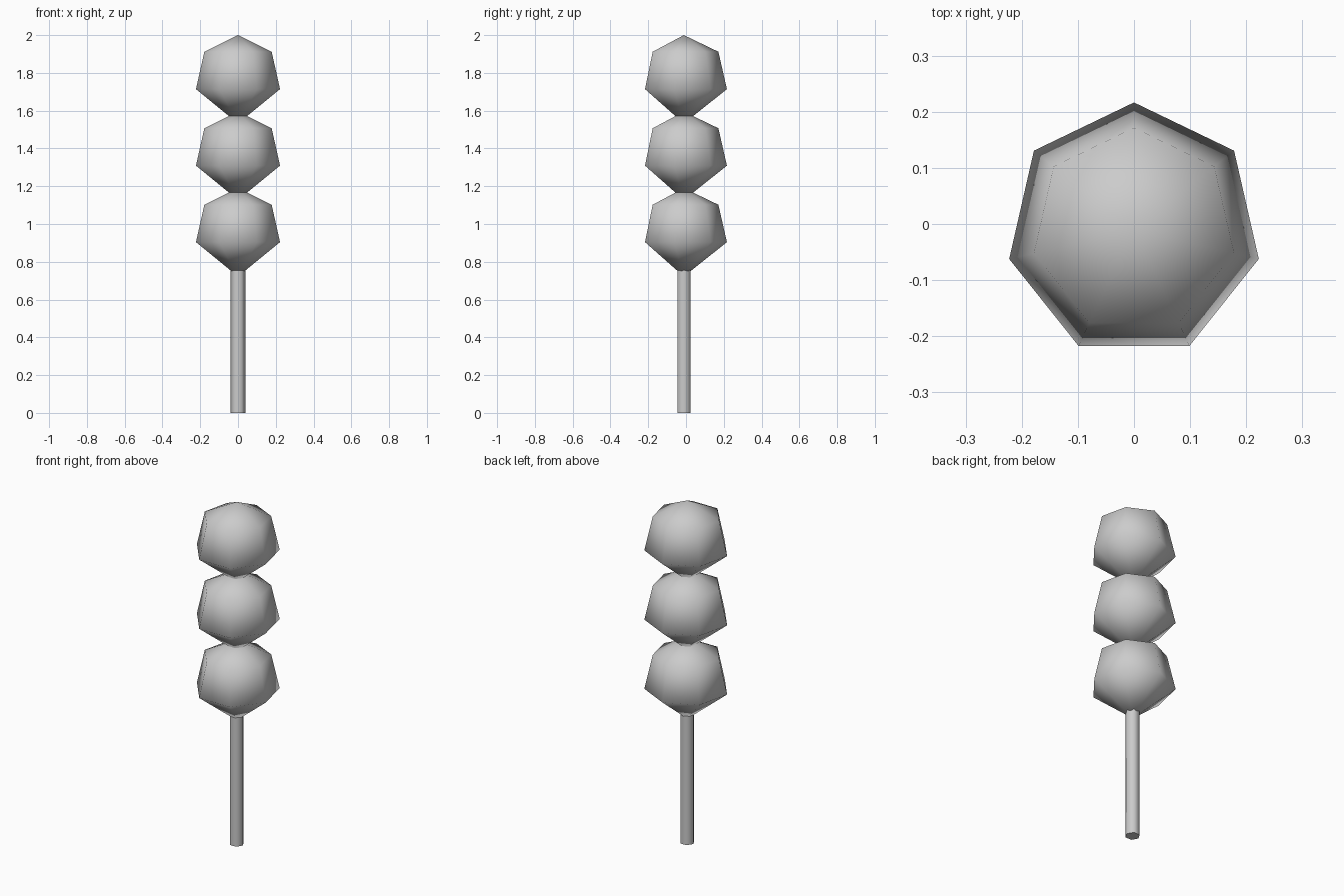
import bpy, math

if "Cube" in bpy.data.objects:
    bpy.data.objects.remove(bpy.data.objects["Cube"])

CY = -0.0115   # shared axis, offset so the seven-sided outline is centred
R = 0.234


def lathe(name, profile, sides, start):
    """Revolve (radius, z) points; radius 0 makes a pole."""
    verts, rings, faces = [], [], []
    for r, z in profile:
        ids = []
        for i in range(sides if r > 0 else 1):
            a = start + 2 * math.pi * i / sides
            ids.append(len(verts))
            verts.append((r * math.cos(a), CY + r * math.sin(a), z))
        rings.append(ids)
    for lo, hi in zip(rings, rings[1:]):
        for i in range(sides):
            j = (i + 1) % sides
            if len(lo) == 1:
                faces.append((lo[0], hi[j], hi[i]))
            elif len(hi) == 1:
                faces.append((lo[i], lo[j], hi[0]))
            else:
                faces.append((lo[i], lo[j], hi[j], hi[i]))
    for ids, flip in ((rings[0], True), (rings[-1], False)):
        if len(ids) > 1:
            faces.append(tuple(reversed(ids)) if flip else tuple(ids))
    mesh = bpy.data.meshes.new(name)
    mesh.from_pydata(verts, [], faces)
    ob = bpy.data.objects.new(name, mesh)
    bpy.context.collection.objects.link(ob)
    return ob


# Three faceted balls, smooth shaded
for n, label in enumerate(("top", "middle", "bottom")):
    c = 2.0 - R - 0.405 * n
    step = 2 * math.pi / 7
    profile = [(0, c - R)] + [(R * math.sin(k * step), c + R * math.cos(k * step))
                              for k in (2, 1)] + [(0, c + R)]
    ball = lathe(label + "_ball", profile, 7, math.pi / 2)
    ball.data.shade_smooth()

# Six-sided stick running up into the balls
stick = lathe("stick", [(0.04, 0), (0.04, 0.85)], 6, 0)
bpy.context.view_layer.objects.active = stick
stick.select_set(True)
bpy.ops.object.shade_smooth_by_angle(angle=math.radians(62))
